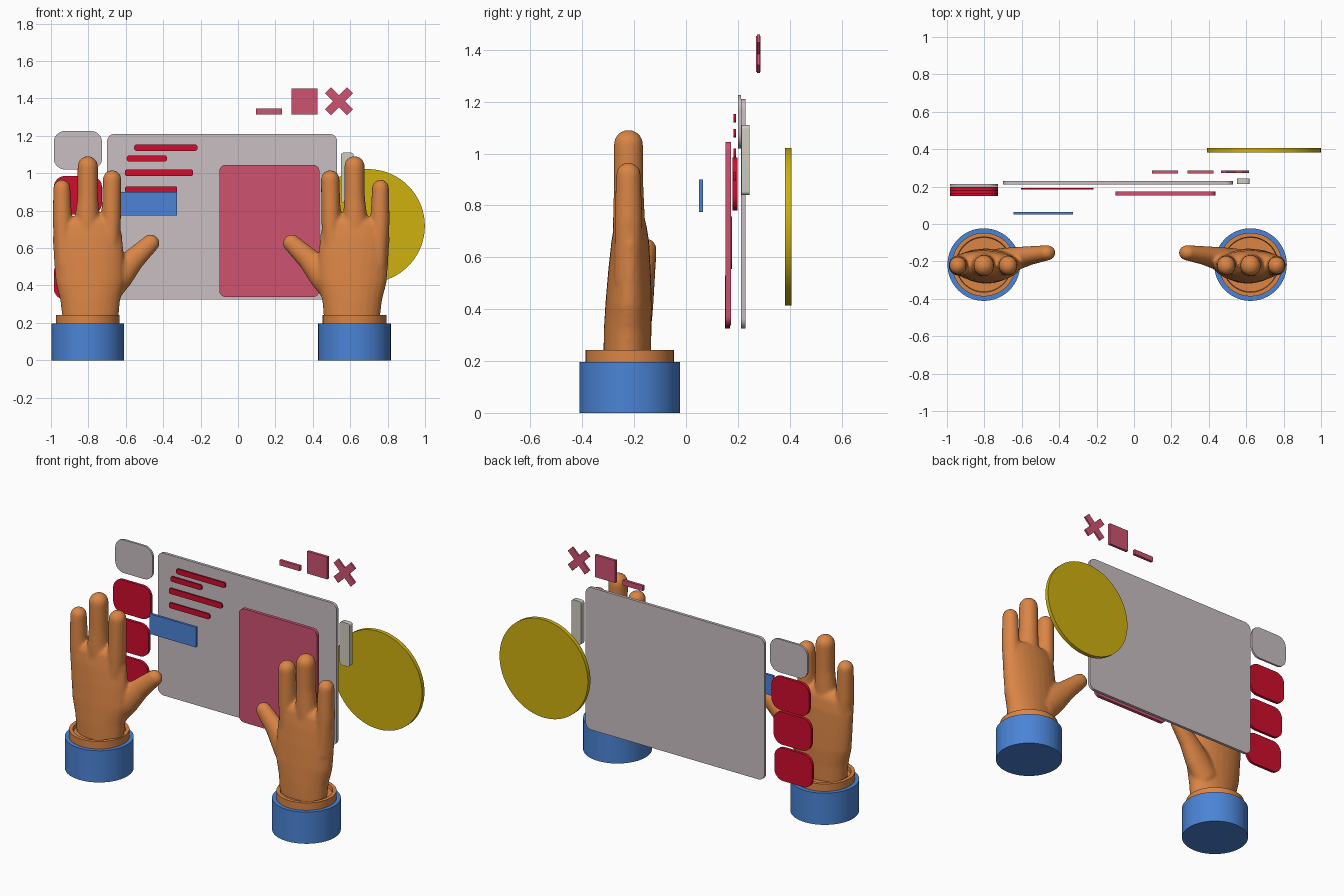
import bpy, bmesh, math
from mathutils import Vector

if "Cube" in bpy.data.objects:
    bpy.data.objects.remove(bpy.data.objects["Cube"])


def material(name, rgb):
    m = bpy.data.materials.new(name)
    m.diffuse_color = (*rgb, 1)
    m.use_nodes = True
    m.node_tree.nodes["Principled BSDF"].inputs["Base Color"].default_value = m.diffuse_color
    return m


GREY = material("warm_grey", (0.58, 0.52, 0.54))
BEIGE = material("pale_beige", (0.62, 0.60, 0.52))
RED = material("deep_red", (0.62, 0.004, 0.026))
PINK = material("rose_pink", (0.62, 0.085, 0.165))
BLUE = material("sleeve_blue", (0.07, 0.23, 0.67))
YELLOW = material("mustard_yellow", (0.62, 0.44, 0.005))
SKIN = material("skin_orange", (0.70, 0.235, 0.06))


def finish(bm, name, mat, smooth=True):
    bmesh.ops.recalc_face_normals(bm, faces=bm.faces)
    me = bpy.data.meshes.new(name)
    bm.to_mesh(me)
    bm.free()
    ob = bpy.data.objects.new(name, me)
    bpy.context.collection.objects.link(ob)
    me.materials.append(mat)
    if smooth:
        bpy.ops.object.select_all(action='DESELECT')
        ob.select_set(True)
        bpy.context.view_layer.objects.active = ob
        bpy.ops.object.shade_smooth_by_angle(angle=math.radians(35))
    return ob


def extrude_outline(name, mat, pts, y0, y1, smooth=True):
    """Upright plate: an x-z outline pushed from y0 to y1."""
    bm = bmesh.new()
    face = bm.faces.new([bm.verts.new((x, y0, z)) for x, z in pts])
    ext = bmesh.ops.extrude_face_region(bm, geom=[face])
    verts = [v for v in ext["geom"] if isinstance(v, bmesh.types.BMVert)]
    bmesh.ops.translate(bm, verts=verts, vec=(0, y1 - y0, 0))
    return finish(bm, name, mat, smooth)


def plate(name, mat, x0, x1, z0, z1, y0, y1, r=0.0):
    """Rectangular plate with corners rounded by r."""
    if r == 0:
        pts = [(x0, z0), (x1, z0), (x1, z1), (x0, z1)]
    else:
        pts = []
        corners = [(x1 - r, z1 - r), (x0 + r, z1 - r), (x0 + r, z0 + r), (x1 - r, z0 + r)]
        for k, (cx, cz) in enumerate(corners):
            for i in range(9):
                a = math.pi / 2 * (k + i / 8)
                pts.append((cx + r * math.cos(a), cz + r * math.sin(a)))
    return extrude_outline(name, mat, pts, y0, y1, r > 0)


def lathe(name, mat, profile, cx, cy, n=64):
    """Closed (radius, z) profile spun about a vertical axis, ends capped."""
    bm = bmesh.new()
    rings = [[bm.verts.new((cx + r * math.cos(2 * math.pi * i / n),
                            cy + r * math.sin(2 * math.pi * i / n), z))
              for i in range(n)] for r, z in profile]
    for a, b in zip(rings, rings[1:]):
        for i in range(n):
            bm.faces.new((a[i], a[(i + 1) % n], b[(i + 1) % n], b[i]))
    bm.faces.new(rings[0])
    bm.faces.new(rings[-1])
    return finish(bm, name, mat)


def limb(bm, stations, sx, n=24):
    """Loft ellipses (x, y, z, half width, half depth) with a domed tip."""
    st = [(Vector(s[:3]), s[3], s[4]) for s in stations]
    end, rx, ry = st[-1]
    d = (end - st[-2][0]).normalized()
    for a in (20, 40, 60, 78):
        a = math.radians(a)
        st.append((end + d * min(rx, ry) * math.sin(a), rx * math.cos(a), ry * math.cos(a)))
    rings = []
    for k, (p, rx, ry) in enumerate(st):
        t = (st[min(k + 1, len(st) - 1)][0] - st[max(k - 1, 0)][0]).normalized()
        side = Vector((0, 1, 0)).cross(t).normalized()
        depth = t.cross(side)
        ring = []
        for i in range(n):
            a = 2 * math.pi * i / n
            q = p + side * rx * math.cos(a) + depth * ry * math.sin(a)
            ring.append(bm.verts.new((-0.09 + sx * (q.x + 0.09), q.y, q.z)))
        rings.append(ring)
    for a, b in zip(rings, rings[1:]):
        for i in range(n):
            bm.faces.new((a[i], a[(i + 1) % n], b[(i + 1) % n], b[i]))
    bm.faces.new(rings[0])
    bm.faces.new(rings[-1])


# Backing panels
plate("main_panel", GREY, -0.70, 0.53, 0.325, 1.21, 0.212, 0.23, 0.04)
plate("content_panel", PINK, -0.10, 0.435, 0.338, 1.045, 0.153, 0.173, 0.035)
plate("side_strip", BEIGE, 0.55, 0.618, 0.84, 1.11, 0.214, 0.244, 0.015)
plate("button", BLUE, -0.645, -0.325, 0.775, 0.90, 0.05, 0.065)

# Column of side tiles
plate("tile_top", GREY, -0.985, -0.727, 1.02, 1.226, 0.20, 0.213, 0.06)
for i, (z0, z1, y0) in enumerate([(0.78, 0.985, 0.18), (0.555, 0.758, 0.16), (0.325, 0.53, 0.151)]):
    plate(f"tile_{i + 1}", RED, -0.985, -0.727, z0, z1, y0, y0 + 0.018, 0.06)

# Lines of placeholder text
for i, (x0, x1, z0, z1) in enumerate([(-0.555, -0.217, 1.12, 1.153), (-0.595, -0.38, 1.063, 1.095),
                                      (-0.605, -0.24, 0.985, 1.02), (-0.605, -0.325, 0.896, 0.93)]):
    plate(f"text_line_{i + 1}", RED, x0, x1, z0, z1, 0.184, 0.193, 0.012)

# Window controls: dash, square and cross
plate("minimise_dash", PINK, 0.097, 0.235, 1.315, 1.347, 0.27, 0.287)
plate("maximise_square", PINK, 0.287, 0.425, 1.315, 1.453, 0.27, 0.287)
w, arm = 0.022, 0.083
cross = []
for k in range(4):
    a = math.pi / 4 + k * math.pi / 2
    c, s = math.cos(a), math.sin(a)
    for u, v in ((w, -w), (arm, -w), (arm, w)):
        cross.append((0.54 + u * c - v * s, 1.385 + u * s + v * c))
extrude_outline("close_cross", PINK, cross, 0.274, 0.285, False)

# Round disc behind the panel
extrude_outline("disc", YELLOW,
                [(0.695 + 0.304 * math.cos(2 * math.pi * i / 72),
                  0.718 + 0.304 * math.sin(2 * math.pi * i / 72)) for i in range(72)], 0.381, 0.406)

# Mirrored pair of hands rising from sleeves
PALM = [(-0.789, -0.227, 0.205, 0.148, 0.092), (-0.79, -0.225, 0.32, 0.16, 0.092),
        (-0.79, -0.221, 0.42, 0.185, 0.09), (-0.797, -0.218, 0.55, 0.188, 0.082),
        (-0.806, -0.215, 0.66, 0.186, 0.073), (-0.81, -0.215, 0.71, 0.178, 0.065)]
DIGITS = [
    [(-0.925, -0.222, 0.50, 0.05, 0.055), (-0.939, -0.222, 0.74, 0.052, 0.054), (-0.942, -0.222, 0.92, 0.046, 0.048)],
    [(-0.808, -0.22, 0.50, 0.06, 0.06), (-0.807, -0.22, 0.74, 0.066, 0.062), (-0.803, -0.221, 0.88, 0.055, 0.057),
     (-0.803, -0.222, 1.037, 0.055, 0.057)],
    [(-0.69, -0.22, 0.50, 0.05, 0.055), (-0.677, -0.22, 0.74, 0.051, 0.056), (-0.673, -0.222, 0.967, 0.05, 0.052)],
    [(-0.72, -0.20, 0.36, 0.085, 0.07), (-0.635, -0.185, 0.46, 0.082, 0.062), (-0.555, -0.168, 0.543, 0.06, 0.05),
     (-0.463, -0.154, 0.63, 0.047, 0.041)],
]
for side, sx in (("left", 1), ("right", -1)):
    bm = bmesh.new()
    for part in [PALM] + DIGITS:
        limb(bm, part, sx)
    hand = finish(bm, f"{side}_hand", SKIN)
    remesh = hand.modifiers.new("fuse", 'REMESH')
    remesh.mode = 'VOXEL'
    remesh.voxel_size = 0.009
    remesh.use_smooth_shade = True
    soften = hand.modifiers.new("soften", 'SMOOTH')
    soften.factor = 0.5
    soften.iterations = 8
    cx = -0.09 + sx * (-0.803 + 0.09)
    lathe(f"{side}_wrist_band", SKIN,
          [(0.170, 0.18), (0.170, 0.243), (0.148, 0.243), (0.145, 0.222)], cx, -0.217)
    lathe(f"{side}_sleeve", BLUE, [(0.194, 0), (0.194, 0.197)], cx, -0.217)
